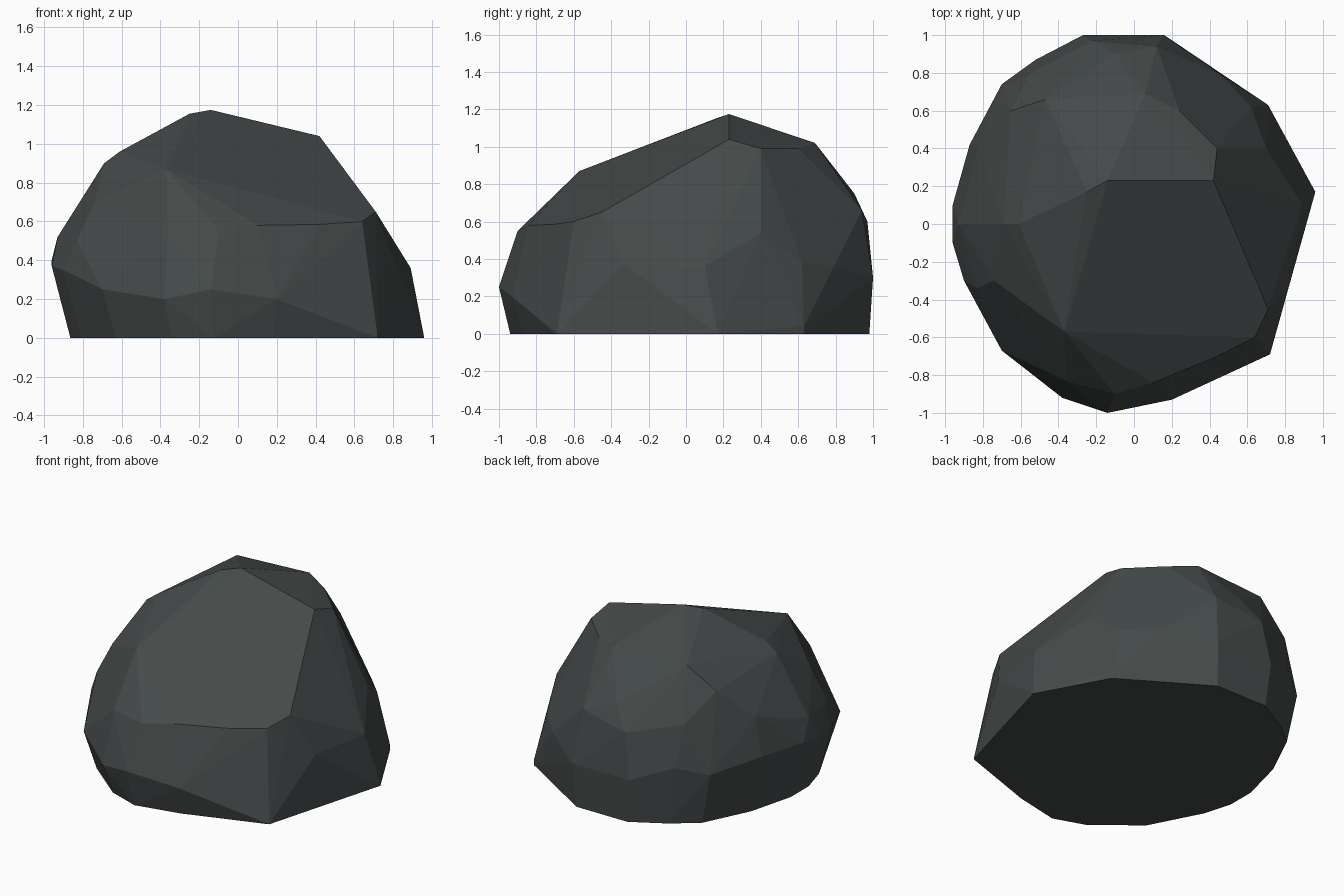
import bpy
import bmesh
import math
from mathutils import Vector

# Remove the default cube only
default_cube = bpy.data.objects.get("Cube")
if default_cube:
    bpy.data.objects.remove(default_cube, do_unlink=True)


def flat_material(name, colour):
    material = bpy.data.materials.new(name)
    material.use_nodes = True
    material.diffuse_color = colour
    shader = material.node_tree.nodes["Principled BSDF"]
    shader.inputs["Base Color"].default_value = colour
    shader.inputs["Roughness"].default_value = 1
    return material


def hull_object(name, corners, material):
    """Wrap a set of corner points in a faceted closed skin."""
    mesh = bpy.data.meshes.new(name)
    bm = bmesh.new()
    for corner in corners:
        bm.verts.new(corner)
    result = bmesh.ops.convex_hull(bm, input=bm.verts)
    unused = {v for v in result["geom_interior"] if isinstance(v, bmesh.types.BMVert)}
    bmesh.ops.delete(bm, geom=list(unused), context="VERTS")
    # Merge nearly coplanar triangles into broad chipped facets
    bmesh.ops.dissolve_limit(bm, angle_limit=math.radians(2), verts=bm.verts, edges=bm.edges)
    bmesh.ops.recalc_face_normals(bm, faces=bm.faces)
    bm.to_mesh(mesh)
    bm.free()
    mesh.materials.append(material)
    rock = bpy.data.objects.new(name, mesh)
    bpy.context.collection.objects.link(rock)
    return rock


# Widest belt of the boulder, running round from the back to the front
belt = [
    (.16, 1, .3), (-.27, 1, .3), (-.52, .87, .4), (-.7, .74, .35),
    (-.87, .42, .4), (-.96, .1, .4), (-.96, -.1, .37), (-.9, -.3, .35),
    (-.7, -.67, .25), (-.38, -.92, .2), (-.14, -1, .25), (.2, -.93, .2),
]

# Footprint: the belt drawn slightly inwards, plus the wide right-hand corners
footprint = [(x * .9, y * (.98 if y > 0 else .94), 0) for x, y, z in belt]
footprint += [(.72, -.69, 0), (.96, .17, 0), (.71, .63, 0)]

# Shoulder below the upper facets
shoulder = [
    (.71, .63, .04), (.62, .62, .38), (.46, .79, .36), (.89, .1, .36),
    (.82, -.33, .37), (.7, .4, .54), (.12, .94, .66), (-.22, .97, .6),
    (-.55, .8, .68), (-.82, .42, .66), (-.93, 0, .52), (-.83, -.34, .5),
    (-.74, -.3, .7), (-.36, -.83, .55), (-.1, -.9, .55), (.1, -.84, .58),
    (.42, -.71, .585), (.64, -.6, .6), (.71, -.45, .65),
]

# Crown: the peak, its ridge and the chipped rim
crown = [
    (-.14, .23, 1.175), (-.25, .17, 1.155), (.42, .23, 1.04), (.44, .4, .99),
    (.24, .6, .99), (.06, .69, 1.02), (-.1, .9, .75), (-.41, .52, 1.05),
    (-.47, .66, 1.01), (-.65, .6, .86), (-.69, 0, .9), (-.61, 0, .96),
    (-.37, -.57, .87),
]

slate = flat_material("dark slate", (.06, .07, .069, 1))
points = [Vector(p) for p in footprint + belt + shoulder + crown]
hull_object("boulder", points, slate)
